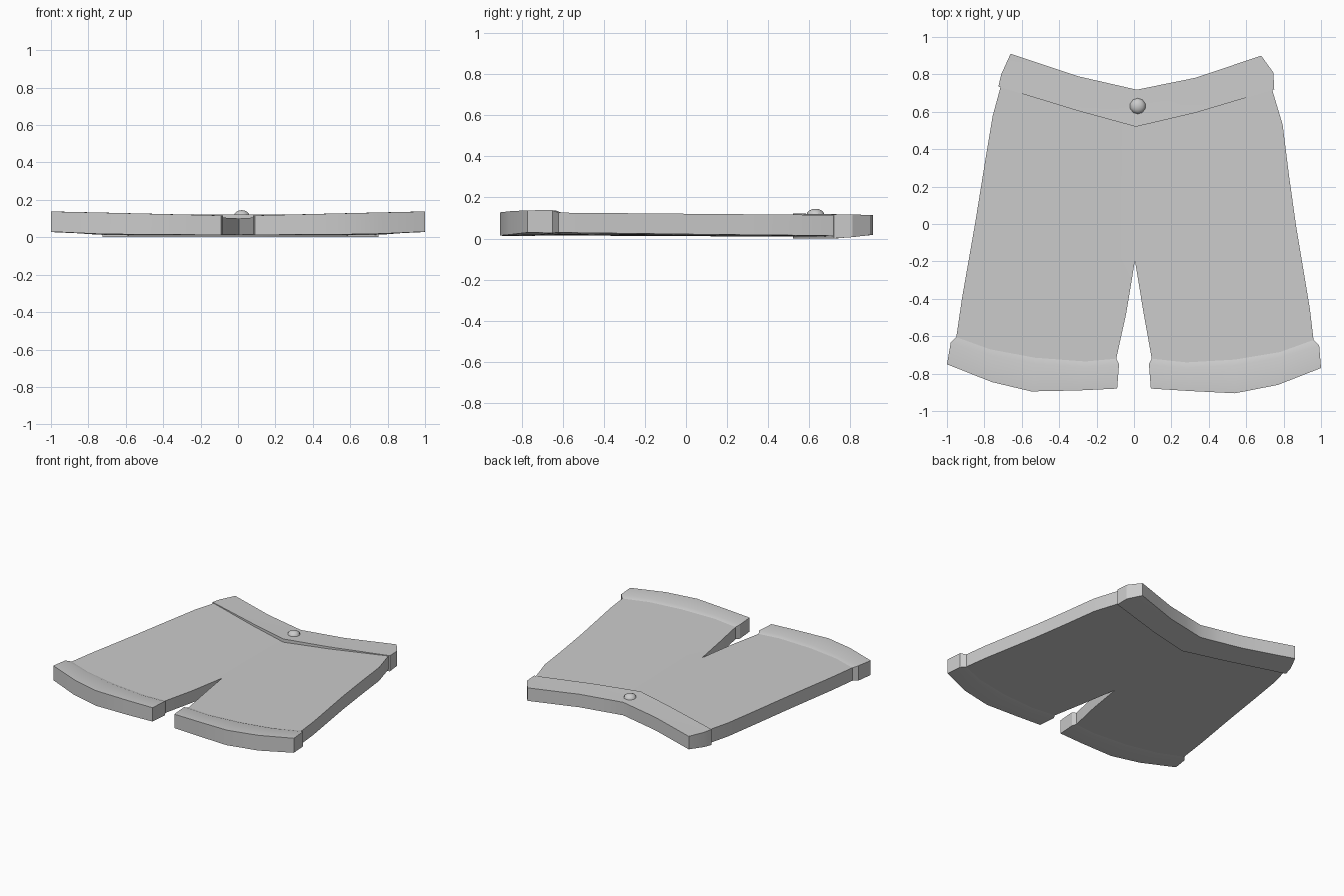
import bpy, bmesh
from mathutils import Vector

if "Cube" in bpy.data.objects:
    bpy.data.objects.remove(bpy.data.objects["Cube"])

MID = 0.005   # x of the centre seam


def top_z(x, y):
    return 0.100 + 0.024 * abs(x) - 0.005 * y


def low_z(x, y):
    return 0.012 + 0.017 * abs(x) ** 4 - 0.005 * y


def resample(pts, n):
    """Spread n + 1 points evenly along a polyline by parameter."""
    out = []
    for i in range(n + 1):
        t = i / n * (len(pts) - 1)
        k = min(int(t), len(pts) - 2)
        out.append(Vector(pts[k]).lerp(Vector(pts[k + 1]), t - k))
    return out


def finish(bm, name):
    bmesh.ops.remove_doubles(bm, verts=bm.verts, dist=0.0005)
    bmesh.ops.recalc_face_normals(bm, faces=bm.faces)
    me = bpy.data.meshes.new(name)
    bm.to_mesh(me)
    bm.free()
    ob = bpy.data.objects.new(name, me)
    bpy.context.collection.objects.link(ob)
    bpy.context.view_layer.objects.active = ob
    ob.select_set(True)
    bpy.ops.object.shade_smooth_by_angle(angle=0.5)
    ob.select_set(False)
    return ob


def slab(bm, rows, ztop, zlow, n=4, first=True, last=True):
    """Thick sheet lofted through rows of (x, y) polylines."""
    grid = [resample(r, n) for r in rows]
    up = [[bm.verts.new((p.x, p.y, ztop(p.x, p.y, i))) for p in r] for i, r in enumerate(grid)]
    dn = [[bm.verts.new((p.x, p.y, zlow(p.x, p.y, i))) for p in r] for i, r in enumerate(grid)]
    m = len(rows) - 1
    for i in range(m):
        for j in range(n):
            for g in (up, dn):
                bm.faces.new((g[i][j], g[i][j + 1], g[i + 1][j + 1], g[i + 1][j]))
        for j in (0, n):
            if max(abs(grid[k][j].x - MID) for k in (i, i + 1)) > 1e-4:
                bm.faces.new((up[i][j], up[i + 1][j], dn[i + 1][j], dn[i][j]))
    for i, wanted in ((0, first), (m, last)):
        for j in range(n if wanted else 0):
            bm.faces.new((up[i][j], up[i][j + 1], dn[i][j + 1], dn[i][j]))


# Cuff seam lines, outer side to inseam
seam_l = [(-0.95, -0.605), (-0.77, -0.67), (-0.53, -0.715), (-0.26, -0.735), (-0.095, -0.72)]
seam_r = [(0.96, -0.62), (0.78, -0.685), (0.54, -0.725), (0.28, -0.74), (0.095, -0.72)]

# Shorts body: two halves joined at the centre seam
outer_l = [(-0.71, 0.745), (-0.755, 0.58), (-0.80, 0.31), (-0.85, 0.0), (-0.92, -0.4)]
outer_r = [(0.735, 0.73), (0.795, 0.53), (0.83, 0.25), (0.865, 0.0), (0.94, -0.45)]
inner = [0.535, 0.4, 0.15, -0.195, -0.48]
bm = bmesh.new()
for outer, seam, s in ((outer_l, seam_l, -1), (outer_r, seam_r, 1)):
    rows = [[o, (MID + s * (0.047 if k == 4 else 0), y)] for k, (o, y) in enumerate(zip(outer, inner))]
    slab(bm, rows + [seam], lambda x, y, i: top_z(x, y), lambda x, y, i: low_z(x, y),
         first=False, last=False)
finish(bm, "shorts_body")

# Turned-up cuffs: sloped lip then flat band
cuff_l = [(-1.0, -0.75), (-0.76, -0.845), (-0.55, -0.895), (-0.30, -0.89), (-0.09, -0.88)]
cuff_r = [(1.0, -0.77), (0.77, -0.86), (0.54, -0.905), (0.30, -0.893), (0.09, -0.88)]
for name, seam, hem, s in (("left_cuff", seam_l, cuff_l, -1), ("right_cuff", seam_r, cuff_r, 1)):
    lip = [(x + s * d, y - 0.03) for (x, y), d in zip(seam, (0.03, 0, 0, 0, -0.015))]
    bm = bmesh.new()
    slab(bm, [seam, lip, hem],
         lambda x, y, i: top_z(x, y) + (0, 0.011, 0.01)[i],
         lambda x, y, i: low_z(x, y) - (0, 0.004, 0.003)[i], first=False)
    finish(bm, name)

# Waistband
bm = bmesh.new()
slab(bm, [[(-0.725, 0.735), (-0.3, 0.605), (0.01, 0.52), (0.33, 0.595), (0.75, 0.72)],
          [(-0.71, 0.80), (-0.3, 0.665), (0.01, 0.587), (0.33, 0.657), (0.745, 0.81)],
          [(-0.66, 0.91), (-0.3, 0.79), (0.015, 0.718), (0.33, 0.782), (0.68, 0.90)]],
     lambda x, y, i: (0.122, 0.119, 0.115)[i] - (0.005, 0.003, 0)[i] * abs(x),
     lambda x, y, i: (0.001, 0.007, 0.018)[i], n=8)
finish(bm, "waistband")

# Button
bm = bmesh.new()
bmesh.ops.create_uvsphere(bm, u_segments=10, v_segments=8, radius=0.043)
for v in bm.verts:
    v.co = Vector((v.co.x + 0.02, v.co.y + 0.63, v.co.z * 0.68 + 0.116))
finish(bm, "button")
